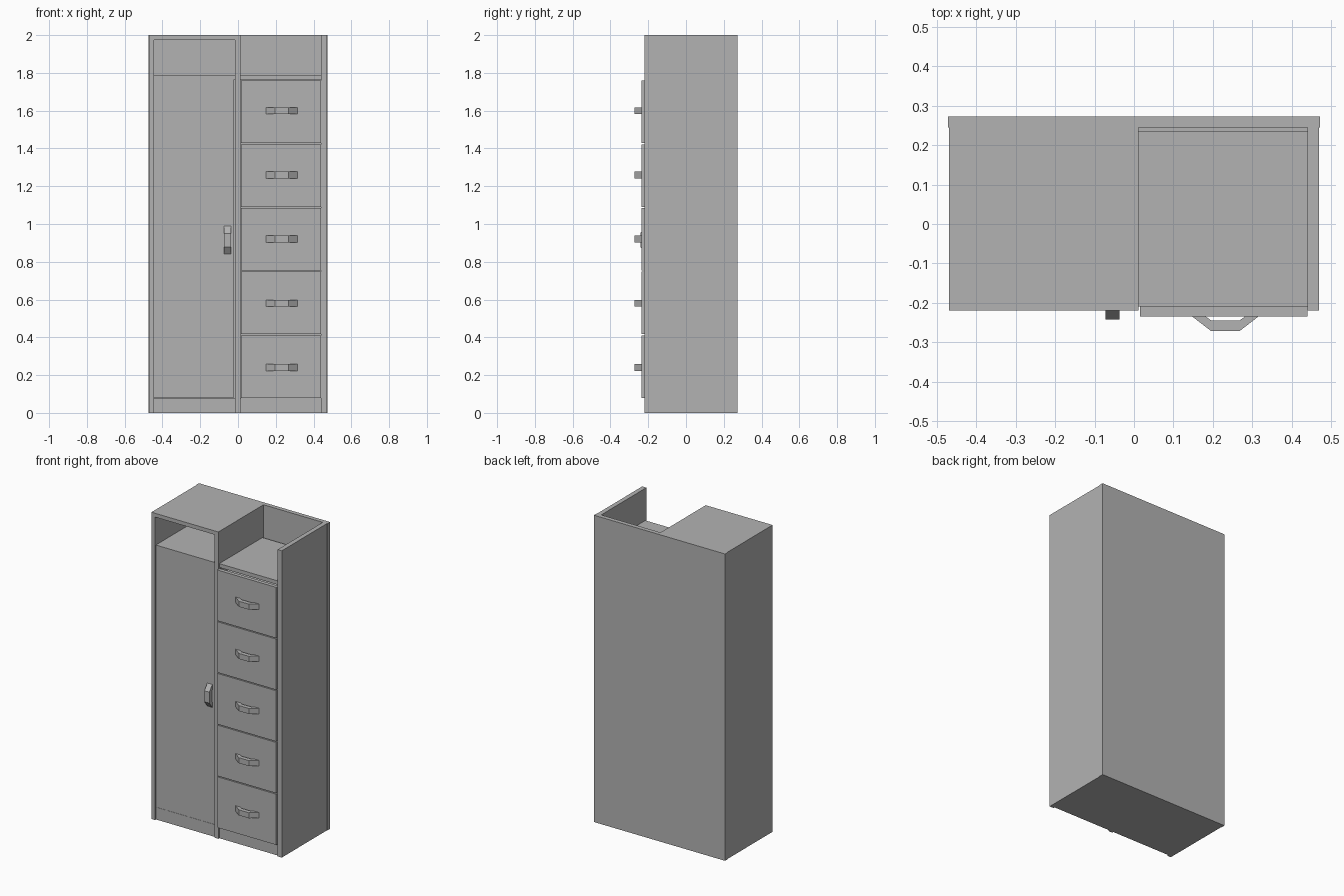
import bpy
import bmesh
from mathutils import Matrix, Vector

old = bpy.data.objects.get("Cube")
if old:
    bpy.data.objects.remove(old, do_unlink=True)

grey = bpy.data.materials.new("plain_grey")
grey.use_nodes = True
COLOUR = (0.45, 0.45, 0.45, 1)
grey.diffuse_color = COLOUR
grey.node_tree.nodes["Principled BSDF"].inputs["Base Color"].default_value = COLOUR


def finish(name, bm):
    bmesh.ops.recalc_face_normals(bm, faces=bm.faces)
    mesh = bpy.data.meshes.new(name)
    bm.to_mesh(mesh)
    bm.free()
    mesh.materials.append(grey)
    obj = bpy.data.objects.new(name, mesh)
    bpy.context.collection.objects.link(obj)
    return obj


def board(name, x, y, z):
    """Flat board given by its (min, max) range on each axis."""
    low, high = Vector((x[0], y[0], z[0])), Vector((x[1], y[1], z[1]))
    bm = bmesh.new()
    bmesh.ops.create_cube(bm, size=1)
    size = high - low
    bmesh.ops.scale(bm, vec=size, verts=bm.verts)
    bmesh.ops.translate(bm, vec=(low + high) / 2, verts=bm.verts)
    return finish(name, bm)


def handle(name, centre, upright=False):
    """Bow handle: half an outline, mirrored, then extruded to its width."""
    outer = [(0.084, 0), (0.036, 0.037)]
    inner = [(0.036, 0.010), (0.050, 0)]
    outline = outer + [(-u, d) for u, d in reversed(outer)]
    outline += [(-u, d) for u, d in reversed(inner)] + inner
    bm = bmesh.new()
    face = bm.faces.new([bm.verts.new((u, -d, -0.018)) for u, d in outline])
    made = bmesh.ops.extrude_face_region(bm, geom=[face])["geom"]
    top = [v for v in made if isinstance(v, bmesh.types.BMVert)]
    bmesh.ops.translate(bm, vec=(0, 0, 0.036), verts=top)
    if upright:
        bm.transform(Matrix.Rotation(1.5708, 4, 'Y'))
    bm.transform(Matrix.Translation(centre))
    return finish(name, bm)


# Carcass
FRONT, BACK = -0.22, 0.245
DEPTH = (FRONT, BACK)
LEFT_BAY, RIGHT_BAY = (0.012, 0.44), (-0.444, -0.015)
board("right_side", (-0.47, -0.444), DEPTH, (0, 1.975))
board("left_side", (0.44, 0.47), DEPTH, (0, 2))
board("divider", (-0.015, 0.012), DEPTH, (0, 1.975))
board("top_board", (-0.47, 0.012), DEPTH, (1.975, 2))
board("back_panel", (-0.473, 0.473), (BACK, 0.273), (0, 2))

# Bottoms, plinths and shelves of both bays
for side, bay in (("left", LEFT_BAY), ("right", RIGHT_BAY)):
    board(side + "_bottom", bay, (-0.195, BACK), (0, 0.03))
    board(side + "_plinth", bay, (-0.21, -0.195), (0, 0.08))
    board(side + "_shelf", bay, (-0.21, 0.235), (1.765, 1.79))

# Door
board("door", (-0.444, -0.02), (-0.212, -0.19), (0.082, 1.79))
handle("door_handle", (-0.055, -0.205, 0.915), upright=True)

# Drawers
PITCH = 0.337
for i in range(5):
    base = 0.08 + i * PITCH
    board(f"drawer_front_{i + 1}", (0.015, 0.44), (-0.235, -0.21),
          (base, base + PITCH - 0.006))
    board(f"drawer_box_{i + 1}", (0.025, 0.43), (-0.21, 0.22),
          (base + 0.02, base + PITCH - 0.04))
    handle(f"drawer_handle_{i + 1}", (0.232, -0.235, 0.24 + i * 0.34))
